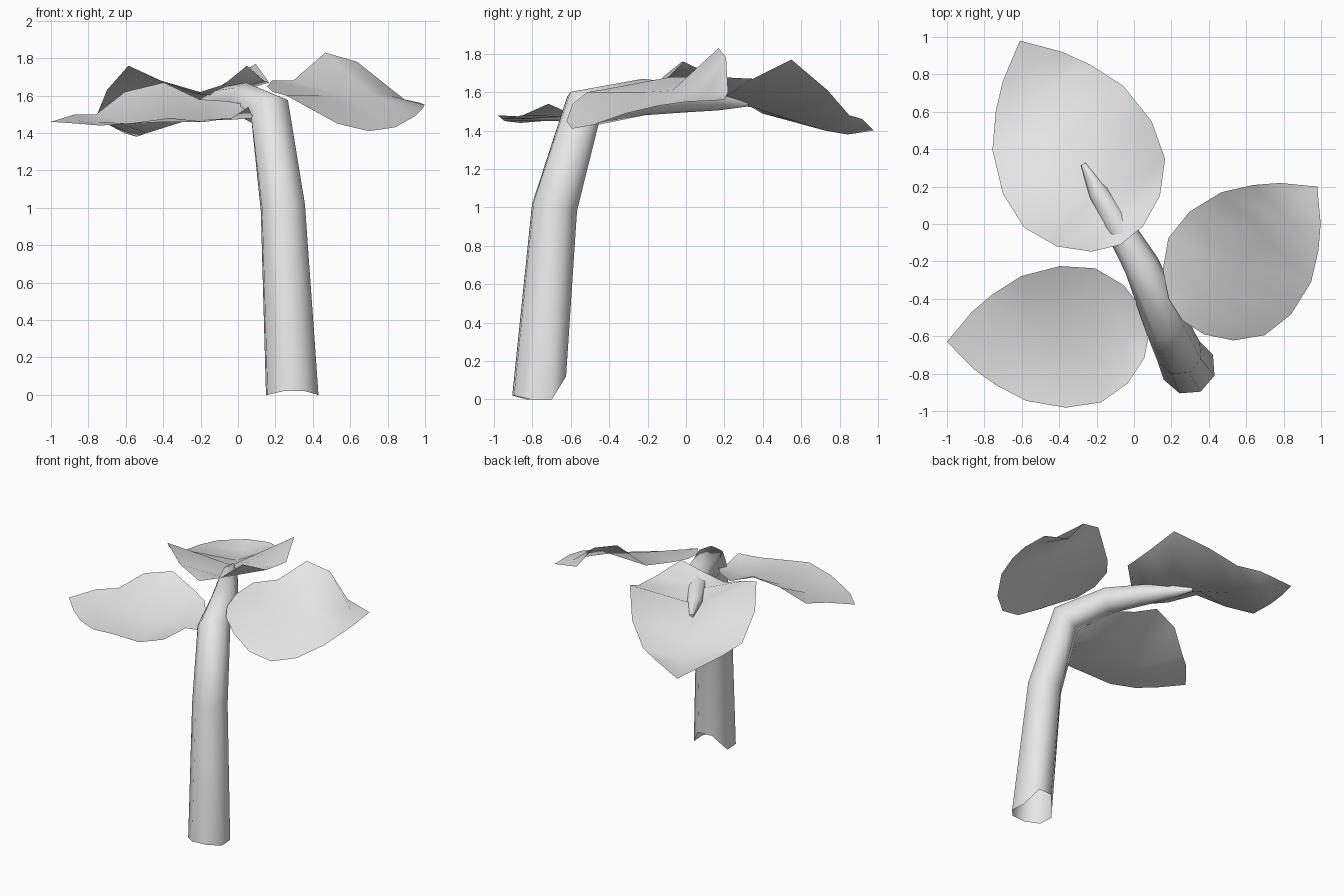
import bpy, bmesh, math
from mathutils import Vector

cube = bpy.data.objects.get("Cube")
if cube:
    bpy.data.objects.remove(cube, do_unlink=True)

grey = bpy.data.materials.new("pale grey")
grey.use_nodes = True
grey.diffuse_color = (0.8, 0.8, 0.8, 1)
grey.node_tree.nodes["Principled BSDF"].inputs["Base Color"].default_value = (0.8, 0.8, 0.8, 1)


def finish(name, bm):
    """Turn a bmesh into a smooth-shaded, coloured object."""
    mesh = bpy.data.meshes.new(name)
    bm.to_mesh(mesh)
    bm.free()
    mesh.materials.append(grey)
    obj = bpy.data.objects.new(name, mesh)
    bpy.context.collection.objects.link(obj)
    bpy.ops.object.select_all(action="DESELECT")
    obj.select_set(True)
    bpy.context.view_layer.objects.active = obj
    bpy.ops.object.shade_smooth_by_angle(angle=math.radians(60))


# Shared leaf outline: (fraction along the rib, half width)
OUTLINE = [(0, .13), (.09, .26), (.23, .355), (.41, .375),
           (.61, .33), (.76, .24), (.87, .15)]


def leaf(name, base, tip, width, left, rib, right):
    """Thin leaf: heights are given along its left edge, rib and right edge."""
    base, tip = Vector(base), Vector(tip)
    axis = tip - base
    side = Vector((-axis.y, axis.x)).normalized() * width
    bm = bmesh.new()
    rows = []
    for (along, half), *heights in zip(OUTLINE, left, rib, right):
        centre = base + axis * along
        row = []
        for sign, z in zip((1, 0, -1), heights):
            point = centre + side * half * sign
            row.append(bm.verts.new((point.x, point.y, z)))
        rows.append(row)
    # Rounded stalk end and pointed tip
    rows[0][1].co.xy = base - axis * 0.03
    end = bm.verts.new((tip.x, tip.y, rib[-1]))
    for near, far in zip(rows, rows[1:]):
        for i in (0, 1):
            bm.faces.new((near[i], near[i + 1], far[i + 1], far[i]))
    for i in (0, 1):
        bm.faces.new((rows[-1][i], rows[-1][i + 1], end))
    bmesh.ops.recalc_face_normals(bm, faces=bm.faces)
    bm.normal_update()
    if sum(face.normal.z for face in bm.faces) < 0:
        bmesh.ops.reverse_faces(bm, faces=bm.faces)
    finish(name, bm)


leaf("back_leaf", (-.09, -.08), (-.61, .98), 1.18,
     left=(1.61, 1.68, 1.76, 1.63, 1.49, 1.47, 1.45),
     rib=(1.66, 1.6, 1.55, 1.52, 1.45, 1.4, 1.38, 1.4),
     right=(1.76, 1.68, 1.67, 1.77, 1.61, 1.48, 1.46))

leaf("front_leaf", (.05, -.585), (-1, -.63), 1.01,
     left=(1.54, 1.48, 1.46, 1.48, 1.45, 1.44, 1.45),
     rib=(1.48, 1.47, 1.47, 1.46, 1.45, 1.46, 1.47, 1.46),
     right=(1.55, 1.57, 1.58, 1.67, 1.62, 1.5, 1.5))

leaf("side_leaf", (.28, -.495), (.98, .2), 1.03,
     left=(1.62, 1.65, 1.68, 1.68, 1.83, 1.78, 1.6),
     rib=(1.6, 1.6, 1.6, 1.6, 1.61, 1.6, 1.58, 1.56),
     right=(1.54, 1.45, 1.41, 1.43, 1.49, 1.53, 1.55))

# Bent tapering stem: centre line with radius
PATH = [(.29, -.765, 0, .148), (.24, -.685, 1, .125), (.17, -.535, 1.515, .115),
        (.04, -.22, 1.575, .095), (-.09, 0, 1.57, .075),
        (-.19, .17, 1.56, .055), (-.27, .32, 1.54, .015)]
SIDES = 8
points = [Vector(p[:3]) for p in PATH]
across = Vector((.89, .45, 0)).normalized()
bm = bmesh.new()
rings = []
for i, centre in enumerate(points):
    before = (centre - points[max(i - 1, 0)]).normalized()
    after = (points[min(i + 1, len(points) - 1)] - centre).normalized()
    up = across.cross(before + after).normalized()
    ring = []
    for k in range(SIDES):
        a = math.tau * k / SIDES
        offset = across * math.cos(a) + up * math.sin(a)
        ring.append(bm.verts.new(centre + offset * PATH[i][3]))
    rings.append(ring)
for low, high in zip(rings, rings[1:]):
    for k in range(SIDES):
        n = (k + 1) % SIDES
        bm.faces.new((low[k], low[n], high[n], high[k]))
bm.faces.new(rings[-1])

# Open foot of the stem, torn higher at the back
for vert in rings[0]:
    if vert.co.y > -.66:
        vert.co.z = 0.12
    else:
        vert.co.z = 0.02 if vert.co.y < -.85 else 0.0
bmesh.ops.recalc_face_normals(bm, faces=bm.faces)
finish("stem", bm)
